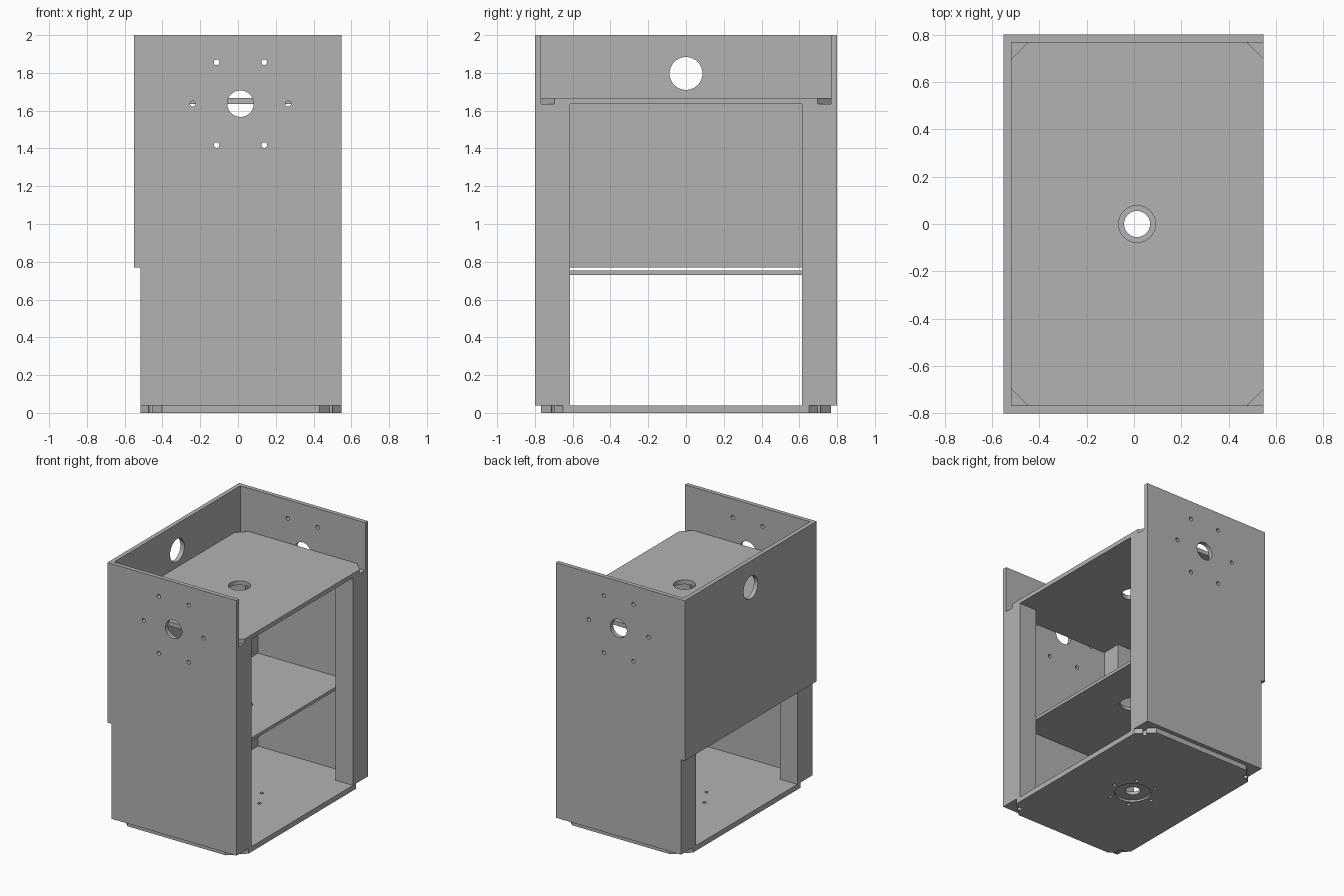
import bpy, bmesh, math
from mathutils import Matrix

if "Cube" in bpy.data.objects:
    bpy.data.objects.remove(bpy.data.objects["Cube"])

grey = bpy.data.materials.new("light_grey")
grey.diffuse_color = (0.45, 0.45, 0.45, 1)
grey.use_nodes = True
grey.node_tree.nodes["Principled BSDF"].inputs["Base Color"].default_value = grey.diffuse_color

CX = 0.013                                   # centre line of shelves and holes
X0, X1 = -0.517, 0.547                       # inside of back panel, open front
YI, YO, YP = 0.767, 0.8, 0.615               # wall inside, wall outside, post inside
Z0, ZS = 0.04, 1.635                         # top of base, underside of top shelf


def make(name, bm):
    me = bpy.data.meshes.new(name)
    bmesh.ops.recalc_face_normals(bm, faces=bm.faces)
    bm.to_mesh(me)
    bm.free()
    me.materials.append(grey)
    ob = bpy.data.objects.new(name, me)
    bpy.context.collection.objects.link(ob)
    return ob


def plate(name, x, y, z, chamfer=0):
    """Box between the given ranges, optionally with cut vertical corners."""
    c = chamfer
    if c:
        pts = [(x[0] + c, y[0]), (x[1] - c, y[0]), (x[1], y[0] + c), (x[1], y[1] - c),
               (x[1] - c, y[1]), (x[0] + c, y[1]), (x[0], y[1] - c), (x[0], y[0] + c)]
    else:
        pts = [(x[0], y[0]), (x[1], y[0]), (x[1], y[1]), (x[0], y[1])]
    bm = bmesh.new()
    face = bm.faces.new([bm.verts.new((px, py, z[0])) for px, py in pts])
    up = bmesh.ops.extrude_face_region(bm, geom=[face])["geom"]
    bmesh.ops.translate(bm, vec=(0, 0, z[1] - z[0]),
                        verts=[v for v in up if isinstance(v, bmesh.types.BMVert)])
    return make(name, bm)


def drill(ob, holes, axis, depth=0.2):
    """Cut round holes, each given as (centre, radius), along an axis."""
    turn = {"X": Matrix.Rotation(math.pi / 2, 4, "Y"),
            "Y": Matrix.Rotation(math.pi / 2, 4, "X"), "Z": Matrix.Identity(4)}[axis]
    bm = bmesh.new()
    for centre, r in holes:
        bmesh.ops.create_cone(bm, cap_ends=True, segments=40 if r > 0.03 else 16,
                              radius1=r, radius2=r, depth=depth,
                              matrix=Matrix.Translation(centre) @ turn)
    cutter = make("hole_cutter", bm)
    cutter.hide_render = True
    mod = ob.modifiers.new("holes", "BOOLEAN")
    mod.operation, mod.solver, mod.object = "DIFFERENCE", "EXACT", cutter
    bpy.context.view_layer.objects.active = ob
    bpy.ops.object.modifier_apply(modifier=mod.name)
    bpy.data.objects.remove(cutter)


def ring(r):
    return [(r * math.cos(math.radians(a)), r * math.sin(math.radians(a)))
            for a in range(0, 360, 60)]


# Base plate: centre hole, shallow recess below, bolt ring and corner screw holes
base = plate("base_plate", (X0, X1), (-YI, YI), (0, Z0), 0.115)
drill(base, [((CX, 0, 0), 0.13)], "Z", 0.03)
drill(base, [((CX, 0, 0), 0.055)]
      + [((CX + u, v, 0), 0.013) for u, v in ring(0.17)]
      + [((CX + sx * 0.47, sy * 0.695, 0), 0.018) for sx in (-1, 1) for sy in (-1, 1)], "Z")

# Side walls with a motor hole and bolt ring, and a post in each corner
for label, s in (("left", -1), ("right", 1)):
    wall = plate(label + "_wall", (X0, X1), sorted((s * YI, s * YO)), (Z0, 2))
    drill(wall, [((CX, s * 0.78, 1.637), 0.07)]
          + [((CX + u, s * 0.78, 1.637 + v), 0.015) for u, v in ring(0.253)], "Y")
    for end, xr in (("front", (X1 - 0.15, X1)), ("back", (X0, X0 + 0.15))):
        plate(f"{label}_{end}_post", xr, sorted((s * YP, s * YI)), (Z0, ZS))

# Back panel with a cable hole
back = plate("back_panel", (-0.55, X0), (-YO, YO), (0.77, 2))
drill(back, [((-0.53, 0, 1.797), 0.087)], "X")

# Shelves
top = plate("top_shelf", (X0, X1), (-YI, YI), (ZS, 1.668), 0.07)
drill(top, [((CX, 0, 1.65), 0.078)], "Z")
mid = plate("middle_shelf", (X0 + 0.15, X1 - 0.15), (-YI, YI), (0.73, 0.754))
drill(mid, [((CX, 0, 0.74), 0.09)], "Z")

# Smooth hole walls, keep the panel edges sharp
bpy.ops.object.select_all(action="DESELECT")
for ob in bpy.context.scene.objects:
    ob.select_set(True)
bpy.ops.object.shade_smooth_by_angle(angle=math.radians(30))
